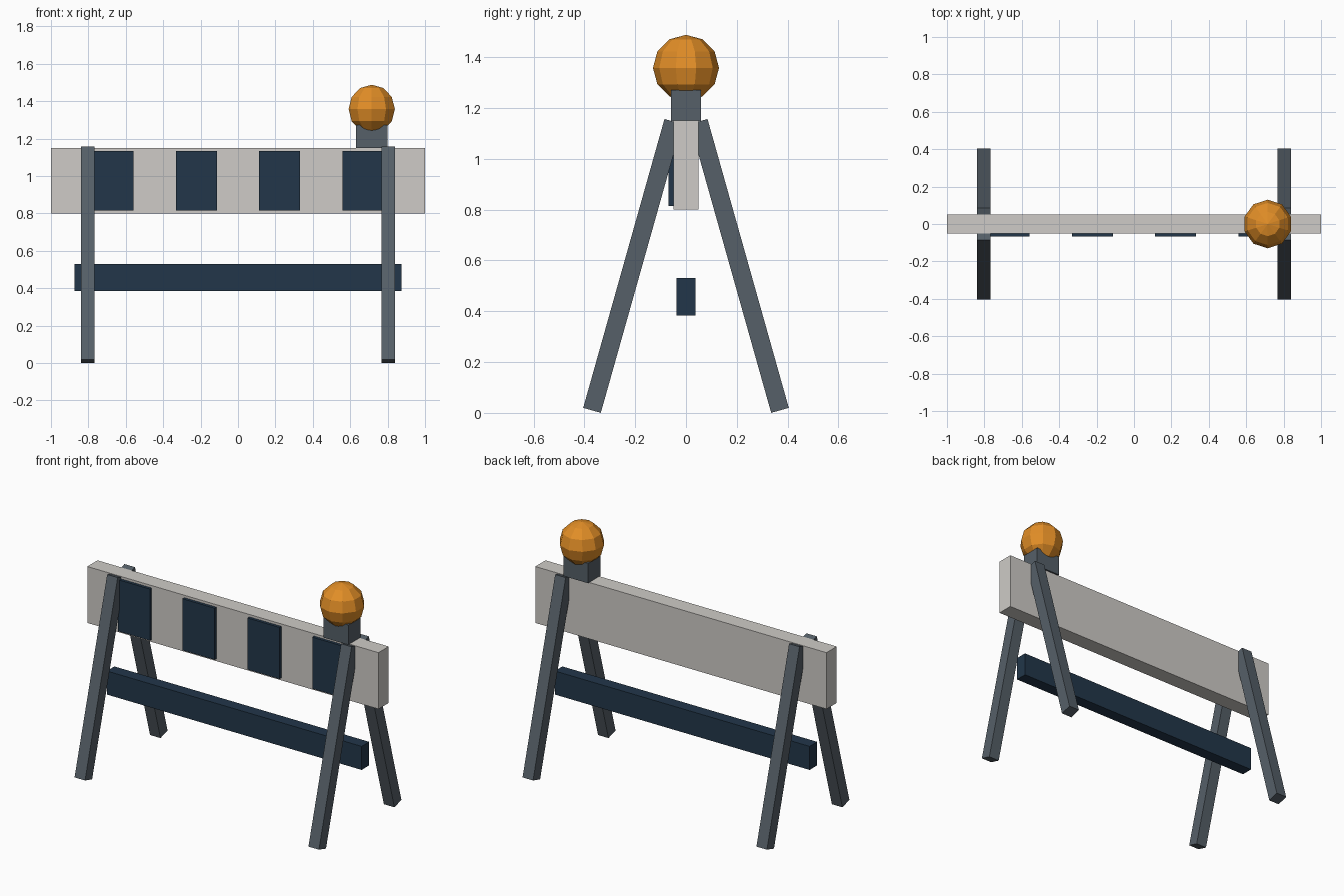
import bpy
import math
from mathutils import Matrix

if "Cube" in bpy.data.objects:
    bpy.data.objects.remove(bpy.data.objects["Cube"], do_unlink=True)


def material(name, rgb):
    mat = bpy.data.materials.new(name)
    mat.use_nodes = True
    colour = (*rgb, 1)
    mat.diffuse_color = colour
    mat.node_tree.nodes["Principled BSDF"].inputs["Base Color"].default_value = colour
    return mat


white = material("off white", (0.62, 0.60, 0.57))
navy = material("dark navy", (0.016, 0.037, 0.068))
slate = material("slate grey", (0.092, 0.116, 0.138))
orange = material("amber orange", (0.76, 0.27, 0.02))


def box(name, centre, size, mat, tilt=0):
    bpy.ops.mesh.primitive_cube_add(size=1, location=centre, rotation=(tilt, 0, 0))
    obj = bpy.context.object
    obj.name = name
    obj.scale = size
    obj.data.materials.append(mat)
    return obj


# Warning board and lower brace
box("warning_board", (0, 0, 0.975), (2, 0.1, 0.35), white)
box("lower_brace", (0, 0, 0.457), (1.75, 0.074, 0.146), navy)

# Raised stripes on the front of the board
for i in range(4):
    x = (i - 1.5) * 0.445
    box(f"stripe_{i + 1}", (x, -0.058, 0.975), (0.22, 0.02, 0.32), navy)

# Two A-frames of splayed legs
foot_y, top_y, foot_z, top_z = 0.37, 0.05, 0.01, 1.147
lean = math.atan2(foot_y - top_y, top_z - foot_z)
length = math.hypot(foot_y - top_y, top_z - foot_z)
for side, sx in (("right", -1), ("left", 1)):
    for end, sy in (("front", -1), ("back", 1)):
        centre = (sx * 0.803, sy * (foot_y + top_y) / 2, (foot_z + top_z) / 2)
        box(f"{end}_{side}_leg", centre, (0.072, 0.072, length), slate, sy * lean)

# Beacon on its mount
box("beacon_mount", (0.715, 0, 1.21), (0.17, 0.12, 0.123), slate)
bpy.ops.mesh.primitive_uv_sphere_add(segments=10, ring_count=6, radius=0.13,
                                     location=(0.715, 0, 1.358))
lamp = bpy.context.object
lamp.name = "beacon_lamp"
lamp.data.materials.append(orange)
# Turn the lamp so that its widest corners point front and back
widest = max(lamp.data.vertices, key=lambda v: abs(v.co.x))
if abs(widest.co.x) > 0.129:
    lamp.data.transform(Matrix.Rotation(math.pi / 2, 4, "Z"))
